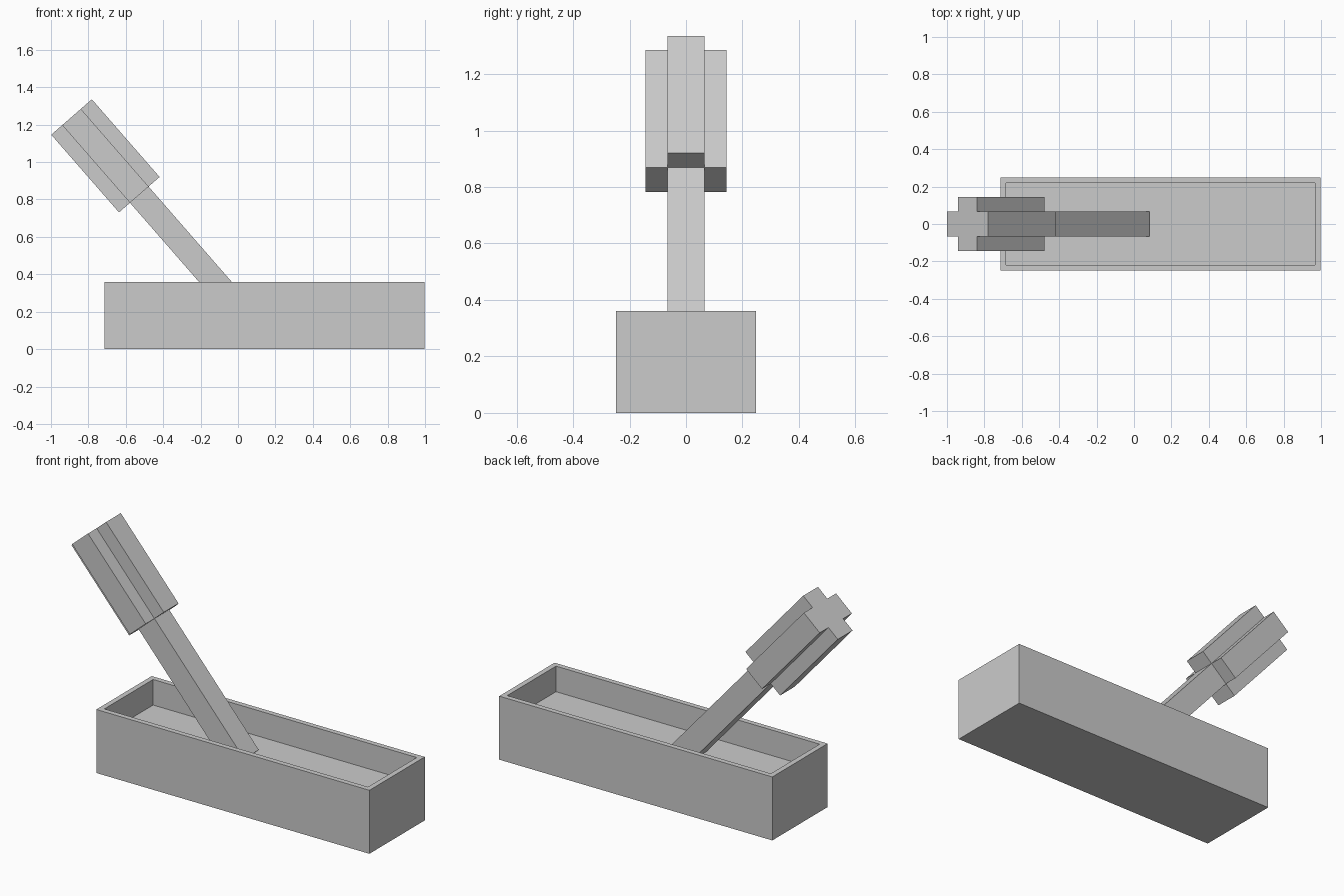
import bpy, bmesh, math

if "Cube" in bpy.data.objects:
    bpy.data.objects.remove(bpy.data.objects["Cube"])

TILT = math.radians(-41.1)
TOP = (-0.89, 0, 1.241)


def prism(name, profile, z0, z1, loc=(0, 0, 0), tilt=0):
    """Extrude a closed xy profile from z0 to z1."""
    bm = bmesh.new()
    face = bm.faces.new([bm.verts.new((x, y, z0)) for x, y in profile])
    ext = bmesh.ops.extrude_face_region(bm, geom=[face])["geom"]
    for v in ext:
        if isinstance(v, bmesh.types.BMVert):
            v.co.z = z1
    bmesh.ops.recalc_face_normals(bm, faces=bm.faces)
    me = bpy.data.meshes.new(name)
    bm.to_mesh(me)
    bm.free()
    ob = bpy.data.objects.new(name, me)
    ob.location = loc
    ob.rotation_euler = (0, tilt, 0)
    bpy.context.collection.objects.link(ob)
    return ob


def rect(x0, x1, y):
    return [(x0, -y), (x1, -y), (x1, y), (x0, y)]


# Open trough: solid block with a recessed top
trough = prism("trough", rect(-0.715, 0.998, 0.248), 0, 0.36)
bm = bmesh.new()
bm.from_mesh(trough.data)
top = max(bm.faces, key=lambda f: f.calc_center_median().z)
bmesh.ops.inset_region(bm, faces=[top], thickness=0.042)
inner = bmesh.ops.extrude_face_region(bm, geom=[top])["geom"]
bmesh.ops.translate(bm, vec=(0, 0, -0.145),
                    verts=[v for v in inner if isinstance(v, bmesh.types.BMVert)])
if top.is_valid:
    bmesh.ops.delete(bm, geom=[top], context='FACES_ONLY')
bmesh.ops.recalc_face_normals(bm, faces=bm.faces)
bm.to_mesh(trough.data)
bm.free()

# Leaning lever shaft
s, w = 0.066, 0.144
prism("lever_shaft", rect(-s, s, s), -1.406, -0.54, TOP, TILT)

# Cross-section handle grip
quarter = [(w, -s), (w, s), (s, s)]
plus = []
for i in range(4):
    c, d = [(1, 0), (0, 1), (-1, 0), (0, -1)][i]
    plus += [(c * x - d * y, d * x + c * y) for x, y in quarter]
prism("handle_grip", plus, -0.551, 0, TOP, TILT)
